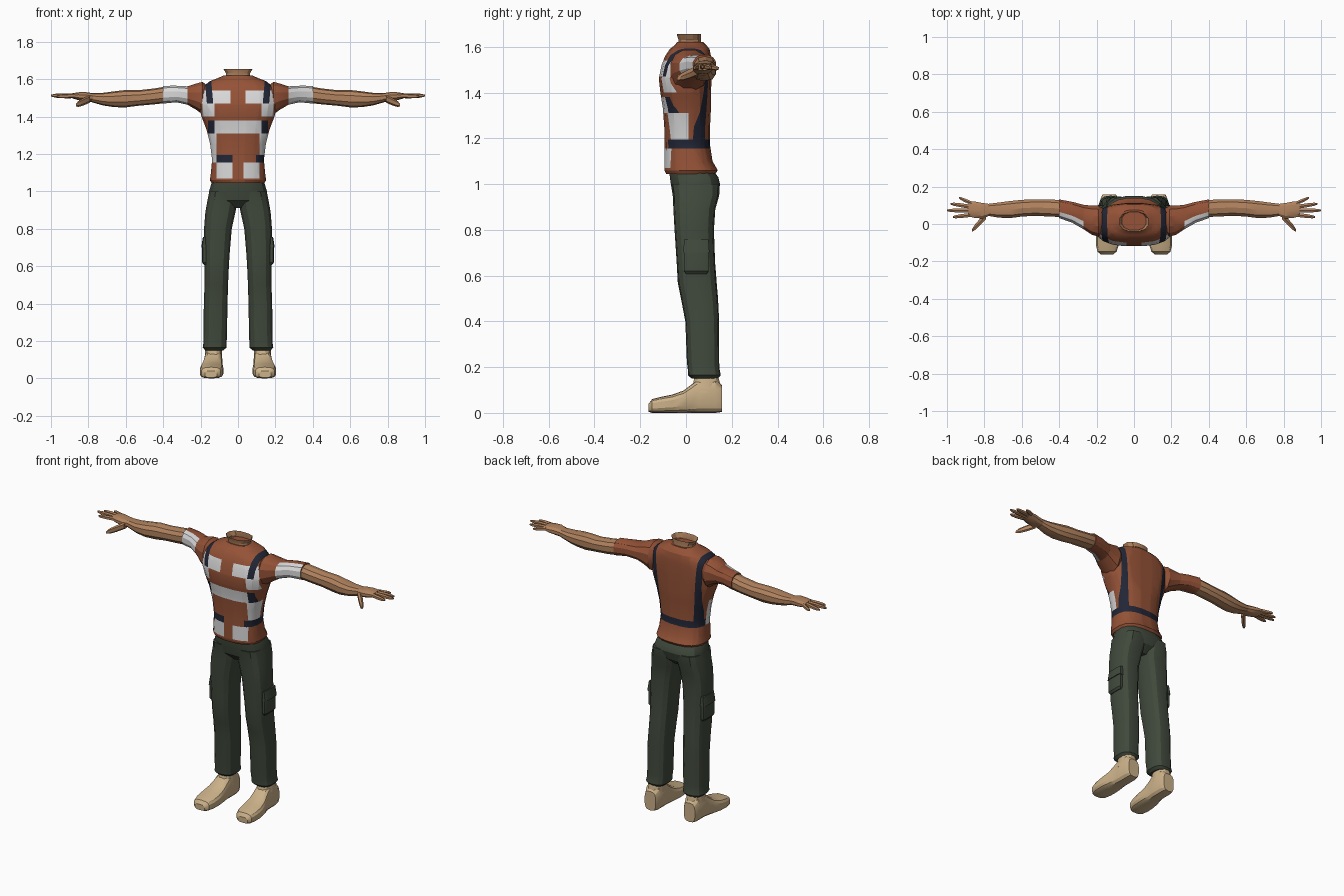
import bpy, bmesh, math
from mathutils import Vector


def material(name, rgb):
    m = bpy.data.materials.new(name)
    m.diffuse_color = (*rgb, 1)
    return m


RUST = material("rust_cloth", (0.30, 0.085, 0.038))
WHITE = material("white_patch", (0.70, 0.70, 0.70))
NAVY = material("navy_strap", (0.016, 0.019, 0.036))
SKIN = material("skin", (0.44, 0.225, 0.112))
GREEN = material("green_trousers", (0.052, 0.067, 0.045))
TAN = material("tan_boot", (0.60, 0.44, 0.25))


def loft(name, rings, axis, mats, side=1, n=14, power=2.4, caps=(True, True), cuts=(), rule=None):
    """Skin rounded-box rings (position, u0, u1, v0, v1) stacked along an axis."""
    bm = bmesh.new()
    loops = []
    for p, u0, u1, v0, v1 in rings:
        loop = []
        for i in range(n):
            a = 2 * math.pi * (i + 0.5) / n
            c, s = math.cos(a), math.sin(a)
            u = (u0 + u1) / 2 + (u1 - u0) / 2 * math.copysign(abs(c) ** (2 / power), c)
            v = (v0 + v1) / 2 + (v1 - v0) / 2 * math.copysign(abs(s) ** (2 / power), s)
            co = {'x': (p, u, v), 'y': (u, p, v), 'z': (u, v, p)}[axis]
            loop.append(bm.verts.new((co[0] * side, co[1], co[2])))
        loops.append(loop)
    for a, b in zip(loops, loops[1:]):
        for i in range(n):
            j = (i + 1) % n
            bm.faces.new((a[i], a[j], b[j], b[i]))
    if caps[0]:
        bm.faces.new(loops[0])
    if caps[1]:
        bm.faces.new(loops[-1])
    bmesh.ops.recalc_face_normals(bm, faces=bm.faces[:])
    # Cut clean colour borders into the surface
    for co, no in cuts:
        bmesh.ops.bisect_plane(bm, geom=bm.verts[:] + bm.edges[:] + bm.faces[:],
                               plane_co=co, plane_no=no)
    if rule:
        bm.normal_update()
        for f in bm.faces:
            f.material_index = rule(f.calc_center_median(), f.normal)
    mesh = bpy.data.meshes.new(name)
    bm.to_mesh(mesh)
    bm.free()
    for m in mats:
        mesh.materials.append(m)
    ob = bpy.data.objects.new(name, mesh)
    bpy.context.collection.objects.link(ob)
    bpy.ops.object.select_all(action='DESELECT')
    ob.select_set(True)
    bpy.context.view_layer.objects.active = ob
    bpy.ops.object.shade_smooth_by_angle(angle=math.radians(25))
    return ob


# Shirt body: patchwork front, plain back, harness straps and belt
def shirt_rule(c, nrm):
    x, z = abs(c.x), c.z
    strap = 0.108 < x - 0.09 * (z - 1.2) < 0.142
    if c.y > 0.01:
        if 1.155 < z < 1.195 or (strap and 1.195 < z < 1.6):
            return 2
        return 0
    if z > 1.47:
        if strap and z < 1.6:
            return 2
        return 1 if z < 1.54 and x > 0.04 else 0
    if z > 1.38:
        return 1 if 0.125 < x < 0.19 and z > 1.40 else 0
    if z > 1.31:
        return 1 if x < 0.125 else 2 if x < 0.16 else 0
    if z > 1.195:
        return 1 if x > 0.115 else 0
    if z > 1.155:
        if -0.115 < c.x < -0.03 or c.x > 0.095:
            return 2
        return 1 if x > 0.115 else 0
    return 1 if z > 1.07 and 0.03 < x < 0.115 else 0


cuts = [((0, 0, z), (0, 0, 1)) for z in (1.07, 1.155, 1.195, 1.31, 1.38, 1.40, 1.47, 1.54, 1.6)]
cuts.append(((0, 0.01, 0), (0, 1, 0)))
for s in (-1, 1):
    cuts += [((s * x, 0, 0), (1, 0, 0)) for x in (0.03, 0.04, 0.095, 0.115, 0.125, 0.16, 0.19)]
    cuts += [((s * x, 0, 1.2), (s, 0, -0.09)) for x in (0.108, 0.142)]

loft("shirt", [
    (1.045, -.143, .143, -.088, .13), (1.06, -.152, .152, -.095, .14),
    (1.10, -.146, .146, -.095, .117), (1.17, -.14, .14, -.095, .106),
    (1.25, -.15, .15, -.096, .106), (1.33, -.17, .17, -.102, .11),
    (1.40, -.197, .197, -.113, .111), (1.46, -.213, .213, -.12, .112),
    (1.52, -.213, .213, -.108, .112), (1.56, -.19, .19, -.092, .11),
    (1.59, -.15, .15, -.072, .104), (1.607, -.105, .105, -.05, .09),
    (1.62, -.078, .078, -.04, .076)], 'z', [RUST, WHITE, NAVY], n=20, power=2.6,
    cuts=cuts, rule=shirt_rule)

# Open neck with flared rim
loft("neck", [(1.60, -.07, .07, -.036, .07), (1.63, -.066, .066, -.034, .066),
              (1.655, -.08, .08, -.042, .066)], 'z', [SKIN], n=12, caps=(False, False))

# Trouser seat
loft("trouser_seat", [
    (.91, -.06, .06, -.02, .09), (.95, -.155, .155, -.058, .135),
    (1.0, -.157, .157, -.068, .15), (1.03, -.148, .148, -.072, .143),
    (1.065, -.138, .138, -.075, .115)], 'z', [GREEN], n=16, power=2.7)

for side, word in ((1, "left"), (-1, "right")):
    # Short sleeve, white on its front
    loft(word + "_sleeve", [
        (.14, -.03, .07, 1.46, 1.55), (.19, -.07, .10, 1.41, 1.588),
        (.225, -.06, .10, 1.435, 1.578), (.27, -.03, .105, 1.462, 1.563),
        (.33, .005, .12, 1.475, 1.566), (.40, .03, .133, 1.468, 1.566)],
        'x', [RUST, WHITE], side, n=12, cuts=[((side * .27, 0, 0), (1, 0, 0))],
        rule=lambda c, nrm: 1 if abs(c.x) > .27 and nrm.y < -.1 and abs(nrm.x) < .8 else 0)

    # Bare arm and palm
    loft(word + "_arm", [
        (.38, .035, .128, 1.473, 1.561), (.45, .038, .134, 1.465, 1.55),
        (.53, .042, .134, 1.458, 1.541), (.60, .038, .131, 1.449, 1.542),
        (.66, .03, .125, 1.45, 1.535), (.72, .032, .117, 1.459, 1.527),
        (.78, .042, .109, 1.476, 1.525)], 'x', [SKIN], side, n=10)
    loft(word + "_palm", [
        (.77, .044, .108, 1.478, 1.524), (.81, .028, .114, 1.48, 1.53),
        (.85, .03, .122, 1.487, 1.53), (.885, .04, .12, 1.497, 1.525)],
        'x', [SKIN], side, n=10)

    # Fingers and thumb: base point, tip point, base radius
    digits = [((.87, .112, 1.511), (.935, .14, 1.505), .011),
              ((.87, .092, 1.512), (.98, .108, 1.508), .012),
              ((.87, .071, 1.512), (1.0, .073, 1.512), .012),
              ((.87, .049, 1.511), (.968, .037, 1.508), .012),
              ((.79, .045, 1.495), (.865, -.033, 1.462), .02)]
    for k, (a, b, r) in enumerate(digits):
        rings = []
        for t, w in ((0, 1), (.5, 1), (.85, .8), (1, .4)):
            p = Vector(a).lerp(Vector(b), t)
            rings.append((p.x, p.y - r * w, p.y + r * w, p.z - r * w, p.z + r * w))
        loft(f"{word}_{'thumb' if k == 4 else 'finger'}_{k + 1}", rings, 'x', [SKIN], side, n=6)

    # Trouser leg with gathered cuff
    loft(word + "_trouser_leg", [
        (.15, .077, .176, .025, .14), (.165, .06, .19, .008, .152),
        (.19, .06, .186, .008, .147), (.22, .058, .186, .004, .145),
        (.40, .055, .184, -.003, .145), (.50, .052, .18, -.022, .14),
        (.57, .049, .179, -.036, .134), (.66, .044, .18, -.041, .127),
        (.80, .032, .183, -.05, .122), (.89, .012, .176, -.055, .128),
        (.95, .002, .165, -.058, .145), (1.0, .002, .155, -.066, .148)],
        'z', [GREEN], side, n=14, power=2.7)

    # Cargo pocket and its flap
    loft(word + "_cargo_pocket", [
        (.607, .15, .183, .0, .092), (.62, .15, .192, -.01, .1),
        (.70, .15, .192, -.01, .1), (.75, .15, .186, -.006, .096)],
        'z', [GREEN], side, n=8, power=6)
    loft(word + "_pocket_flap", [
        (.70, .15, .197, -.013, .104), (.757, .15, .188, -.01, .1)],
        'z', [GREEN], side, n=8, power=6)

    # Boot: foot and ankle shaft
    loft(word + "_boot", [
        (-.163, .112, .178, .005, .04), (-.148, .092, .196, 0, .06),
        (-.11, .08, .205, 0, .07), (-.06, .077, .205, 0, .08),
        (-.01, .08, .196, 0, .098), (.025, .083, .186, 0, .125),
        (.055, .083, .181, 0, .15), (.13, .083, .181, 0, .15),
        (.157, .095, .17, .004, .12)], 'y', [TAN], side, n=14, power=3.2)
    loft(word + "_boot_shaft", [
        (.09, .082, .182, .018, .152), (.13, .084, .178, .03, .15),
        (.175, .086, .174, .038, .138)], 'z', [TAN], side, n=12)
